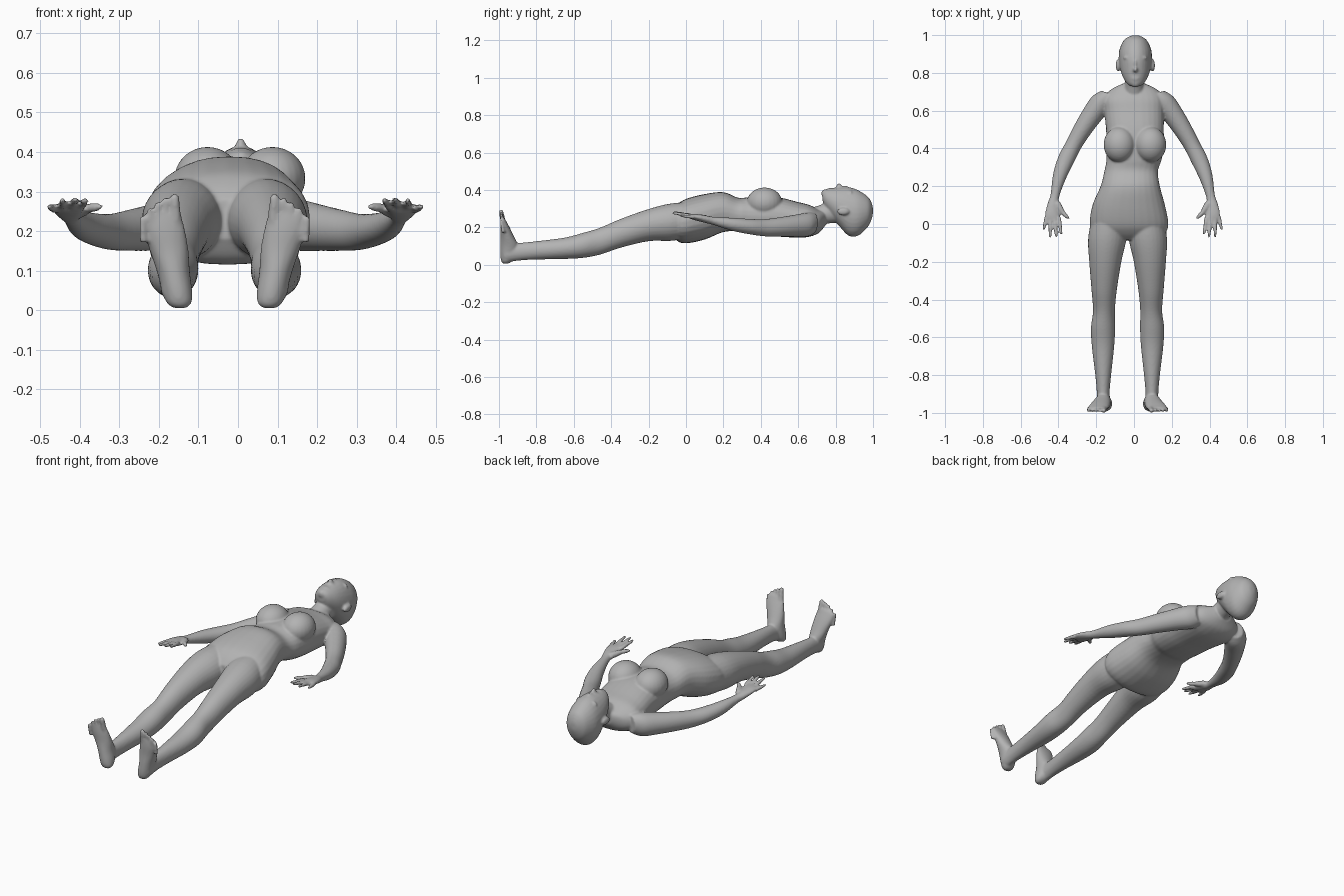
import bpy, bmesh, math
from mathutils import Vector, Matrix

bm = bmesh.new()
N = 28


def spline(rows, steps=5):
    """Catmull-Rom interpolation through rows of numbers."""
    out = []
    for i in range(len(rows) - 1):
        p0, p1 = rows[max(i - 1, 0)], rows[i]
        p2, p3 = rows[i + 1], rows[min(i + 2, len(rows) - 1)]
        for s in range(steps):
            t = s / steps
            out.append([0.5 * (2 * b + (c - a) * t + (2 * a - 5 * b + 4 * c - d) * t * t
                               + (3 * b - a - 3 * c + d) * t ** 3)
                        for a, b, c, d in zip(p0, p1, p2, p3)])
    out.append(list(rows[-1]))
    return out


def loft(rows, axis, up=(0, 0, 1), power=1.0):
    """Closed tube through rows of (x, y, z, side radius, up radius)."""
    axis, up = Vector(axis).normalized(), Vector(up)
    side = axis.cross(up).normalized()
    up = side.cross(axis)
    rings = []
    for x, y, z, a, b in spline(rows):
        ring = []
        for k in range(N):
            ang = 2 * math.pi * k / N
            c, s = math.cos(ang), math.sin(ang)
            c, s = (math.copysign(abs(v) ** power, v) for v in (c, s))
            ring.append(bm.verts.new(Vector((x, y, z)) + side * max(a, .004) * c
                                     + up * max(b, .004) * s))
        rings.append(ring)
    faces = [bm.faces.new(rings[0]), bm.faces.new(rings[-1][::-1])]
    for r, q in zip(rings, rings[1:]):
        for k in range(N):
            faces.append(bm.faces.new((r[k], q[k], q[(k + 1) % N], r[(k + 1) % N])))
    bmesh.ops.recalc_face_normals(bm, faces=faces)


def blob(loc, size, tilt=0):
    bmesh.ops.create_uvsphere(bm, u_segments=24, v_segments=16, radius=1,
                              matrix=Matrix.Translation(loc) @ Matrix.Rotation(tilt, 4, 'X')
                              @ Matrix.Diagonal((*size, 1)))


def digit(a, b, r0, r1):
    """Finger or toe: tapered rod with a round tip."""
    a, b = Vector(a), Vector(b)
    m = (a + b) / 2
    loft([(*a, r0, r0), (*m, r0 * .95, r0 * .95), (*b, r1, r1)], b - a, (.1, .3, .95))
    blob(b, (r1, r1, r1))


# torso: y, centre x, half width, lowest z, highest z
torso = [(.745, 0, .055, .21, .29), (.71, 0, .125, .17, .295), (.66, -.003, .16, .15, .32),
         (.6, 0, .158, .145, .335), (.5, .005, .153, .15, .36), (.42, .005, .152, .155, .365),
         (.34, 0, .146, .165, .362), (.28, -.015, .142, .178, .358), (.2, -.02, .157, .175, .388),
         (.1, -.028, .192, .135, .378), (0, -.026, .208, .115, .352),
         (-.05, -.026, .185, .13, .32), (-.085, -.026, .09, .18, .28)]
loft([(cx, y, (lo + hi) / 2, w, (hi - lo) / 2) for y, cx, w, lo, hi in torso], (0, -1, 0), power=.88)

# chest
for s in (-1, 1):
    blob((.005 + s * .082, .42, .333), (.084, .095, .08))

# neck
loft([(0, .64, .235, .07, .06), (0, .71, .262, .053, .055), (.003, .77, .28, .05, .058),
      (.005, .84, .285, .055, .06)], (0, 1, 0))

# head: y, z, half width, half depth
head = [(.73, .368, .026, .026), (.745, .352, .046, .052), (.78, .332, .067, .078),
        (.82, .31, .08, .104), (.87, .285, .087, .13), (.92, .277, .085, .122),
        (.97, .283, .063, .083), (.99, .287, .038, .05), (.999, .288, .015, .02)]
loft([(.007, y, z, w, d) for y, z, w, d in head], (0, 1, 0))

# face
blob((.007, .818, .408), (.014, .016, .029))
blob((.007, .84, .402), (.01, .035, .02), .25)
blob((.007, .772, .399), (.027, .008, .013))
blob((.007, .761, .396), (.023, .007, .013))
blob((.007, .738, .38), (.022, .014, .022))
for s in (-1, 1):
    blob((.007 + s * .092, .84, .285), (.012, .033, .02))
    blob((.007 + s * .034, .858, .381), (.02, .01, .014))
    blob((.007 + s * .034, .88, .382), (.03, .01, .018))
    blob((.007 + s * .018, .812, .4), (.01, .01, .012))

# arms and hands
arm = [(.125, .69, .225, .045, .05), (.16, .65, .215, .062, .064), (.215, .575, .208, .057, .058),
       (.265, .5, .202, .05, .052), (.312, .42, .198, .044, .046), (.353, .34, .204, .044, .041),
       (.388, .25, .216, .036, .035), (.412, .15, .234, .024, .022), (.42, .1, .245, .032, .02),
       (.423, .05, .255, .042, .017), (.425, .02, .26, .04, .012)]
fingers = [((.39, .035, .262), (.378, -.05, .277)), ((.414, .03, .262), (.404, -.065, .28)),
           ((.436, .03, .26), (.437, -.065, .277)), ((.456, .04, .255), (.47, -.025, .262))]
for s in (-1, 1):
    def place(p):
        return (s * p[0] - .007, *p[1:])
    loft([place(r) for r in arm], (s * .35, -.94, 0))
    for a, b in fingers:
        digit(place(a), place(b), .0105, .0075)
    digit(place((.4, .11, .248)), place((.37, .06, .258)), .017, .012)
    digit(place((.37, .06, .258)), place((.342, .032, .262)), .012, .008)

# legs and feet, spaced around the hip centre
leg = [(.1, .03, .24, .09, .095), (.108, -.08, .228, .101, .1), (.118, -.2, .212, .085, .086),
       (.124, -.35, .168, .067, .077), (.125, -.46, .126, .058, .072), (.13, -.55, .104, .064, .067),
       (.13, -.65, .088, .059, .057), (.129, -.8, .077, .042, .049), (.129, -.89, .07, .034, .047),
       (.127, -.95, .064, .035, .05), (.126, -.972, .062, .03, .045)]
foot = [(.113, -.964, .006, .018, .014), (.115, -.958, .02, .032, .03), (.12, -.95, .05, .038, .043),
        (.13, -.945, .1, .042, .048), (.14, -.955, .15, .049, .036), (.152, -.968, .2, .053, .025),
        (.157, -.977, .235, .05, .015), (.152, -.98, .25, .04, .01)]
for s in (-1, 1):
    def place(p):
        return (s * p[0] - .034, *p[1:])
    loft([place(r) for r in leg], (0, -1, 0))
    loft([place(r) for r in foot], (0, 0, 1), (0, 1, 0))
    for i in range(5):
        r = .014 if i == 0 else .0095
        x = .123 + .0195 * i + (.004 if i else 0)
        top = .283 - .0025 * i - .0026 * i * i
        digit(place((x, -.976, top - .06)), place((x + .003, -.988, top)), r, r * .85)

# one seamless skin
mesh = bpy.data.meshes.new("body")
bm.to_mesh(mesh)
bm.free()
body = bpy.data.objects.new("body", mesh)
bpy.context.collection.objects.link(body)
skin = bpy.data.materials.new("plain_grey")
skin.diffuse_color = (.45, .45, .45, 1)
mesh.materials.append(skin)
for p in mesh.polygons:
    p.use_smooth = True
rem = body.modifiers.new("merge", 'REMESH')
rem.mode = 'VOXEL'
rem.voxel_size = .006
rem.use_smooth_shade = True
sm = body.modifiers.new("soften", 'SMOOTH')
sm.factor = .5
sm.iterations = 5
